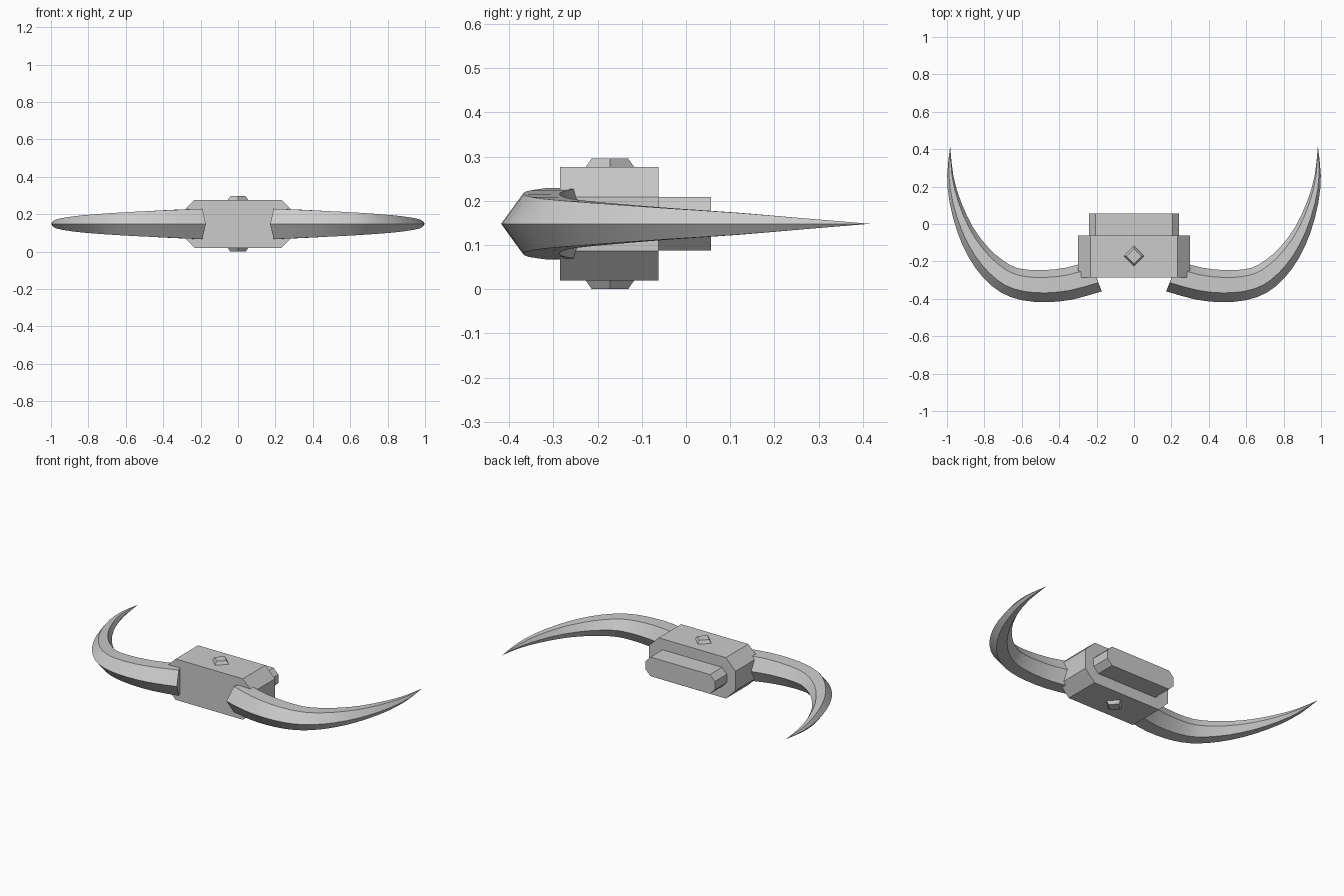
import bpy, bmesh, math
from mathutils import Vector

if "Cube" in bpy.data.objects:
    bpy.data.objects.remove(bpy.data.objects["Cube"])

grey = bpy.data.materials.new("light grey")
grey.diffuse_color = (0.6, 0.6, 0.6, 1)
grey.use_nodes = True
grey.node_tree.nodes["Principled BSDF"].inputs["Base Color"].default_value = grey.diffuse_color
MID = 0.148  # height of the symmetry plane


def loft(name, rings, close_end=True):
    """Skin a list of equal-length point rings and cap both ends."""
    bm = bmesh.new()
    vs = [[bm.verts.new(p) for p in r] for r in rings]
    n = len(vs[0])
    for a, b in zip(vs, vs[1:]):
        for i in range(n):
            j = (i + 1) % n
            bm.faces.new((a[i], a[j], b[j], b[i]))
    bm.faces.new(vs[0])
    bm.faces.new(vs[-1])
    bmesh.ops.remove_doubles(bm, verts=bm.verts, dist=1e-5)
    bmesh.ops.recalc_face_normals(bm, faces=bm.faces)
    me = bpy.data.meshes.new(name)
    bm.to_mesh(me)
    bm.free()
    me.materials.append(grey)
    ob = bpy.data.objects.new(name, me)
    bpy.context.collection.objects.link(ob)
    return ob


def chamfered_block(name, hx, hz, c, y0, y1):
    """Octagonal xz profile pushed from y0 to y1."""
    prof = [(hx, hz - c), (hx - c, hz), (c - hx, hz), (-hx, hz - c),
            (-hx, c - hz), (c - hx, -hz), (hx - c, -hz), (hx, c - hz)]
    return loft(name, [[(x, y, MID + z) for x, z in prof] for y in (y0, y1)])


# Central housing and the bar on its back
chamfered_block("housing", 0.30, 0.128, 0.067, -0.285, -0.062)
chamfered_block("back_bar", 0.24, 0.06, 0.034, -0.07, 0.057)

# Diamond studs on top and underneath
for name, s in (("top_stud", 1), ("bottom_stud", -1)):
    rings = []
    for r, h in ((0.055, 0.12), (0.055, 0.128), (0.041, 0.148)):
        rings.append([(r * math.cos(k * math.pi / 2),
                       -0.172 + r * math.sin(k * math.pi / 2),
                       MID + s * h) for k in range(4)])
    loft(name, rings)

# Horn stations: outer edge x, y, width, half height
stations = [
    (0.172, -0.360, 0.172, 0.081), (0.330, -0.404, 0.174, 0.075),
    (0.470, -0.418, 0.172, 0.069), (0.600, -0.407, 0.166, 0.063),
    (0.710, -0.367, 0.155, 0.057), (0.803, -0.290, 0.140, 0.051),
    (0.880, -0.185, 0.117, 0.044), (0.942, -0.050, 0.088, 0.035),
    (0.985, 0.110, 0.060, 0.025), (0.999, 0.260, 0.033, 0.013),
    (0.983, 0.416, 0.000, 0.000)]
pts = [Vector(s) for s in stations]


# Smooth the stations, two steps per span
def spline(a, b, c, d, t):
    return 0.5 * (2 * b + (c - a) * t + (2 * a - 5 * b + 4 * c - d) * t * t
                  + (3 * b - a - 3 * c + d) * t ** 3)


path = []
ext = [2 * pts[0] - pts[1]] + pts + [2 * pts[-1] - pts[-2]]
for i in range(len(pts) - 1):
    for t in (0, 0.5):
        path.append(spline(*ext[i:i + 4], t))
path.append(pts[-1])

# Hexagonal section: ridge outside and inside, flat top and bottom
section = [(0, 0), (0.29, 1), (0.77, 1), (1, 0), (0.77, -1), (0.29, -1)]
rings = []
for i, p in enumerate(path):
    d = path[min(i + 1, len(path) - 1)] - path[max(i - 1, 0)]
    n = Vector((-d.y, d.x)).normalized()
    if i == 0:
        n = Vector((0.37, 0.93)).normalized()
    rings.append([(p.x + n.x * p.z * u, p.y + n.y * p.z * u, MID + v * p.w)
                  for u, v in section])
horn = loft("horns", rings)
bpy.context.view_layer.objects.active = horn
horn.select_set(True)
bpy.ops.object.shade_smooth_by_angle(angle=math.radians(25))
mirror = horn.modifiers.new("mirror", 'MIRROR')
mirror.use_axis = (True, False, False)
mirror.use_mirror_merge = False
